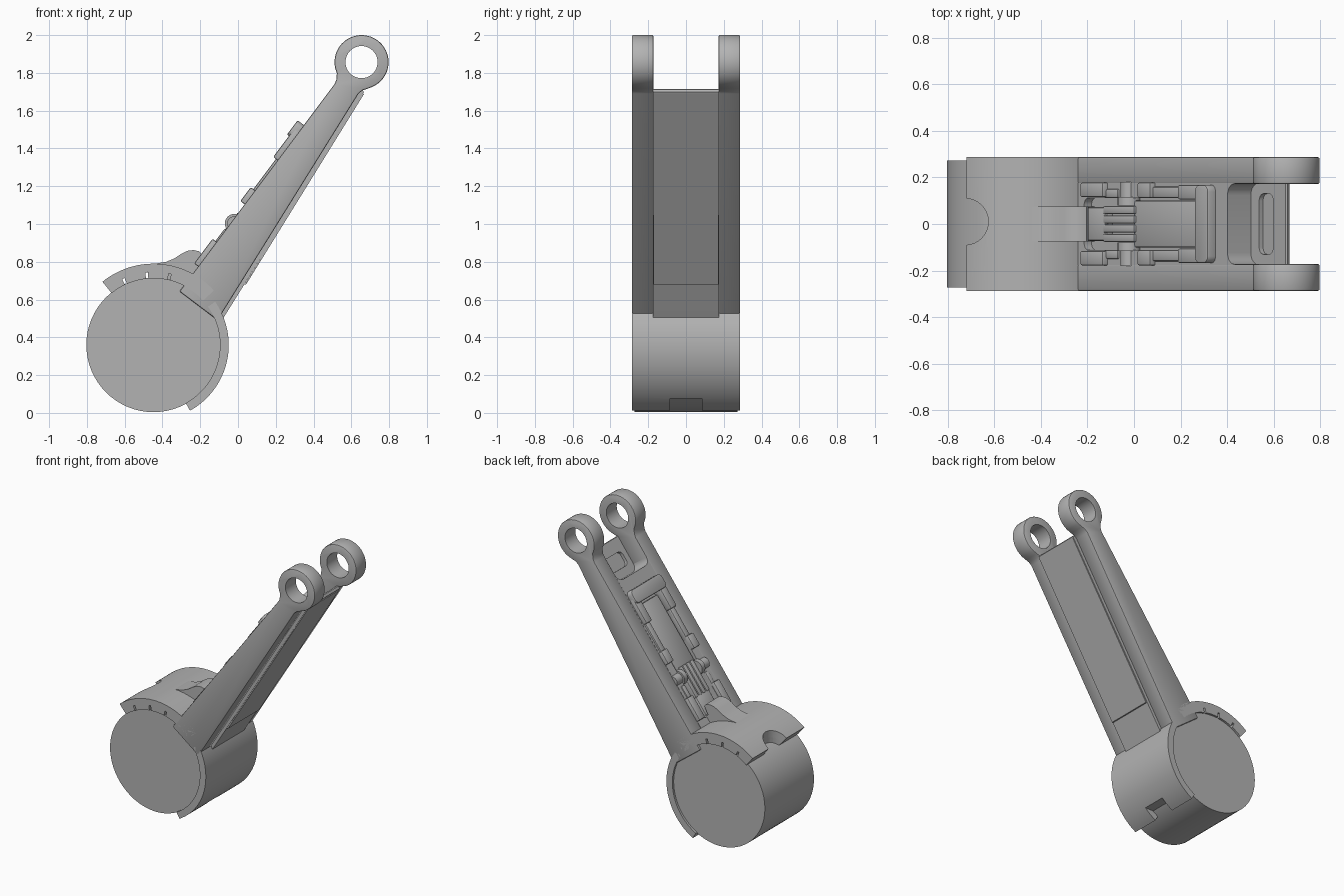
import bpy, bmesh, math
from mathutils import Vector

cube = bpy.data.objects.get("Cube")
if cube:
    bpy.data.objects.remove(cube, do_unlink=True)

grey = bpy.data.materials.new("plain_grey")
grey.use_nodes = True
grey.diffuse_color = (0.45, 0.45, 0.45, 1)
grey.node_tree.nodes["Principled BSDF"].inputs["Base Color"].default_value = (0.45, 0.45, 0.45, 1)

WHEEL = Vector((-0.447, 0.36))      # wheel axis in x, z
RING = Vector((0.654, 1.857))       # eye axis in x, z
FOOT = Vector((-0.31, 0.643))       # start of the arm's upper face
ALONG, OUT = Vector((0.6, 0.8)), Vector((-0.8, 0.6))
HALF = 0.287


def arm(u, h):
    """Point u along the arm and h above its upper face."""
    return FOOT + ALONG * u + OUT * h


def arc(centre, radius, start, end, steps=32):
    angles = [math.radians(start + (end - start) * i / steps) for i in range(steps + 1)]
    return [centre + radius * Vector((math.cos(a), math.sin(a))) for a in angles]


def prism(name, points, y0, y1):
    """Extrude an x, z outline along y."""
    bm = bmesh.new()
    face = bm.faces.new([bm.verts.new((p[0], y0, p[1])) for p in points])
    grown = bmesh.ops.extrude_face_region(bm, geom=[face])["geom"]
    moved = [g for g in grown if isinstance(g, bmesh.types.BMVert)]
    bmesh.ops.translate(bm, verts=moved, vec=(0, y1 - y0, 0))
    bmesh.ops.recalc_face_normals(bm, faces=bm.faces)
    mesh = bpy.data.meshes.new(name)
    bm.to_mesh(mesh)
    bm.free()
    mesh.materials.append(grey)
    obj = bpy.data.objects.new(name, mesh)
    bpy.context.collection.objects.link(obj)
    return obj


def block(name, u0, u1, y0, y1, h0, h1):
    return prism(name, [arm(u0, h0), arm(u1, h0), arm(u1, h1), arm(u0, h1)], y0, y1)


def apply(obj, mod):
    bpy.ops.object.select_all(action="DESELECT")
    bpy.context.view_layer.objects.active = obj
    obj.select_set(True)
    bpy.ops.object.modifier_apply(modifier=mod.name)


def bevel(obj, width, segments=2):
    mod = obj.modifiers.new("Bevel", "BEVEL")
    mod.width, mod.segments = width, segments
    mod.limit_method, mod.angle_limit = "ANGLE", math.radians(40)
    apply(obj, mod)
    return obj


def cut(obj, cutter):
    cutter.hide_render = True
    cutter.hide_set(True)
    mod = obj.modifiers.new("Cut", "BOOLEAN")
    mod.operation, mod.solver, mod.object = "DIFFERENCE", "EXACT", cutter
    apply(obj, mod)


def round_uprights(obj, radius):
    """Round the edges of a box that run outward from the arm."""
    bm = bmesh.new()
    bm.from_mesh(obj.data)
    out = Vector((OUT.x, 0, OUT.y))
    edges = [e for e in bm.edges
             if abs((e.verts[1].co - e.verts[0].co).normalized().dot(out)) > 0.99]
    bmesh.ops.bevel(bm, geom=edges, offset=radius, segments=5, profile=0.5, affect="EDGES")
    bm.to_mesh(obj.data)
    bm.free()
    return obj


parts = []

# Wheel drum
parts.append(prism("wheel", arc(WHEEL, 0.356, 0, 354.375, 63), -0.272, 0.272))


# Guards wrapped round the drum
def band(name, inner, outer, start, end):
    outline = arc(WHEEL, outer, start, end) + arc(WHEEL, inner, end, start)
    obj = prism(name, outline, -HALF, HALF)
    parts.append(obj)
    return obj


upper = band("upper_guard", 0.386, 0.43, 42, 129)
for i, (a, b) in enumerate([(42, 76), (78, 94.5), (96.5, 113.5), (115.5, 129)]):
    lining = band(f"guard_lining_{i}", 0.352, 0.388, a, b)
rear = band("rear_guard", 0.352, 0.398, -61, 35)

# Notches in the guard ends
bpy.ops.mesh.primitive_cylinder_add(vertices=32, radius=0.1, depth=0.5, location=(-0.725, 0.01, 0.75))
notch = bpy.context.object
notch.name = "upper_notch_cutter"
cut(upper, notch)
cut(lining, notch)
cut(rear, prism("rear_notch_cutter", [(-0.5, -0.1), (0, -0.1), (0, 0.075), (-0.5, 0.075)], -0.085, 0.085))

# Fairing that joins the upper guard to the latch
fairing = [(-0.5, 0.75), (-0.44, 0.79), (-0.38, 0.8), (-0.336, 0.818), (-0.3, 0.842), (-0.267, 0.858),
           (-0.235, 0.862), (-0.204, 0.855), (-0.195, 0.84), (-0.225, 0.786), (-0.16, 0.76), (-0.25, 0.66)]
parts.append(prism("guard_fairing", fairing, -0.075, 0.075))

# Side rails with round eyes
outline = [FOOT, (-0.108, 0.49), (0.638, 1.69), (0.66, 1.708), (0.685, 1.716)]
outline += arc(RING, 0.143, -65, 204, 48)
outline += [(0.522, 1.78), (0.52, 1.762), (0.512, 1.742)]
eye = prism("eye_cutter", arc(RING, 0.085, 0, 352.5, 47), -0.5, 0.5)
for name, y0, y1 in (("right_rail", -HALF, -0.172), ("left_rail", 0.172, HALF)):
    rail = prism(name, outline, y0, y1)
    bevel(rail, 0.008)
    cut(rail, eye)
    parts.append(rail)

# Middle web with an end pocket, a slot and a latch recess
web = prism("arm_web", [FOOT, (0.53, 1.763), (0.62, 1.718), (0.658, 1.712), (0.667, 1.698), (0.66, 1.685),
                        (-0.085, 0.49), (-0.108, 0.49)], -0.175, 0.175)
cut(web, round_uprights(block("pocket_cutter", 1.185, 1.9, -0.173, 0.173, -0.125, 0.2), 0.05))
cut(web, round_uprights(block("slot_cutter", 1.245, 1.345, -0.13, 0.13, -0.146, -0.1), 0.03))
cut(web, round_uprights(block("latch_cutter", 0.16, 1.04, -0.112, 0.112, -0.04, 0.2), 0.03))
parts.append(web)

# Raised rear cover, ending in a step near the drum
parts.append(prism("rear_cover", [(0.034, 0.68), (0.661, 1.69), (0.667, 1.688), (0.043, 0.68)], -0.172, 0.172))

# Latch plate, ribs and hinge pin
parts.append(bevel(block("latch_plate", 0.5, 0.99, -0.1, 0.1, -0.06, -0.008), 0.008))
parts.append(bevel(block("latch_tongue", 0.17, 0.31, -0.072, 0.072, -0.06, 0.0), 0.008))
for i in range(4):
    y = -0.06 + 0.04 * i
    parts.append(bevel(block(f"latch_rib_{i}", 0.3, 0.52, y - 0.017, y + 0.017, -0.06, 0.004), 0.006))
pivot = arm(0.462, -0.016)
for side in (-1, 1):
    ys = sorted((side * 0.08, side * 0.115))
    parts.append(prism("hinge_ear", arc(pivot, 0.05, 0, 345, 23), *ys))
    ys = sorted((side * 0.11, side * 0.18))
    parts.append(prism("hinge_pin", arc(pivot, 0.038, 0, 345, 23), *ys))

# Raised pads that frame the latch
pads = [("lower_pad", 0.165, 0.328, 0.115, 0.178, 0.027),
        ("lower_strip", 0.31, 0.41, 0.112, 0.15, 0.008),
        ("middle_pad", 0.576, 0.668, 0.112, 0.178, 0.029),
        ("long_strip", 0.64, 0.9, 0.112, 0.16, 0.012),
        ("upper_pad", 0.867, 1.06, 0.105, 0.168, 0.03)]
for side in (-1, 1):
    for name, u0, u1, a, b, h in pads:
        y0, y1 = sorted((side * a, side * b))
        parts.append(bevel(block(name, u0, u1, y0, y1, -0.03, h), 0.008))
head = round_uprights(block("upper_frame_bar", 1.005, 1.1, -0.168, 0.168, -0.03, 0.043), 0.03)
parts.append(bevel(head, 0.008))

# Smooth curved faces, keep corners sharp
bpy.ops.object.select_all(action="DESELECT")
for obj in parts:
    obj.select_set(True)
bpy.context.view_layer.objects.active = parts[0]
bpy.ops.object.shade_smooth_by_angle(angle=math.radians(30))
